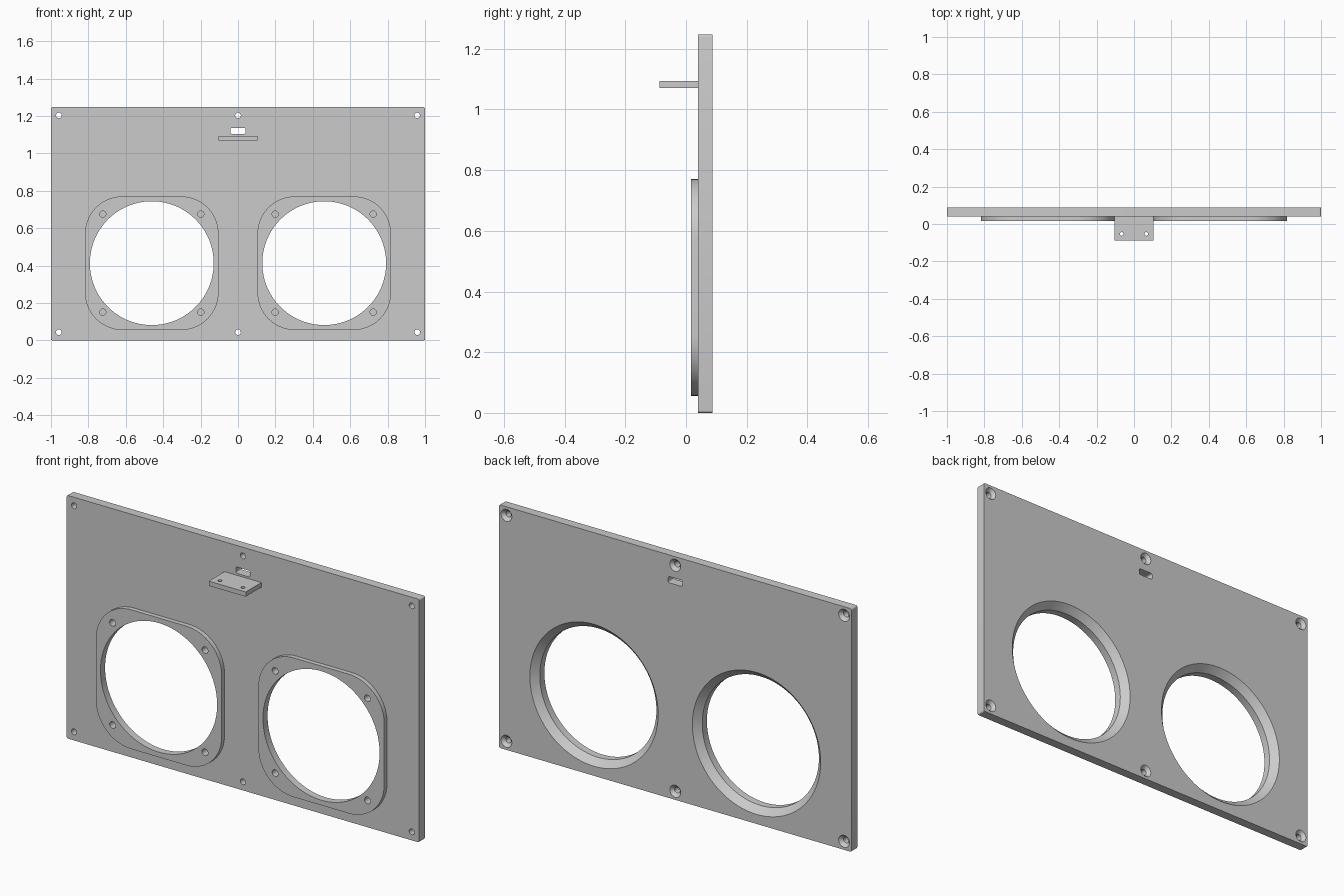
import bpy, bmesh
from math import sin, cos, pi, radians

if "Cube" in bpy.data.objects:
    bpy.data.objects.remove(bpy.data.objects["Cube"])

FRONT, BACK, PAD_FRONT = 0.04, 0.087, 0.0165   # plate and pad faces along y


def finish(name, bm):
    bmesh.ops.recalc_face_normals(bm, faces=bm.faces)
    mesh = bpy.data.meshes.new(name)
    bm.to_mesh(mesh)
    bm.free()
    ob = bpy.data.objects.new(name, mesh)
    bpy.context.collection.objects.link(ob)
    return ob


def slab(name, x, z, hw, hh, r, y0, y1, seg=8):
    """Rounded rectangle in the xz plane, extruded from y0 to y1."""
    bm = bmesh.new()
    pts = []
    for q, (sx, sz) in enumerate([(1, 1), (-1, 1), (-1, -1), (1, -1)]):
        for i in range(seg + 1):
            a = (q + i / seg) * pi / 2
            pts.append((x + sx * (hw - r) + r * cos(a), z + sz * (hh - r) + r * sin(a)))
    face = bm.faces.new([bm.verts.new((px, y0, pz)) for px, pz in pts])
    ext = bmesh.ops.extrude_face_region(bm, geom=[face])
    verts = [g for g in ext["geom"] if isinstance(g, bmesh.types.BMVert)]
    bmesh.ops.translate(bm, vec=(0, y1 - y0, 0), verts=verts)
    return finish(name, bm)


def turned(name, x, z, profile, seg):
    """Solid of revolution about a y axis; profile is a list of (y, radius)."""
    bm = bmesh.new()
    rings = [[bm.verts.new((x + r * cos(2 * pi * i / seg), y, z + r * sin(2 * pi * i / seg)))
              for i in range(seg)] for y, r in profile]
    for a, b in zip(rings, rings[1:]):
        for i in range(seg):
            j = (i + 1) % seg
            bm.faces.new((a[i], a[j], b[j], b[i]))
    bm.faces.new(rings[0])
    bm.faces.new(rings[-1])
    return finish(name, bm)


def boolean(target, tool, op="DIFFERENCE"):
    mod = target.modifiers.new("bool", "BOOLEAN")
    mod.operation, mod.solver, mod.object = op, "EXACT", tool
    bpy.context.view_layer.objects.active = target
    bpy.ops.object.modifier_apply(modifier=mod.name)
    bpy.data.objects.remove(tool)


def smooth(ob):
    bpy.ops.object.select_all(action="DESELECT")
    ob.select_set(True)
    bpy.context.view_layer.objects.active = ob
    bpy.ops.object.shade_smooth_by_angle(angle=radians(30))


# Main panel with two raised mounting pads
panel = slab("panel", 0, 0.6235, 1.0, 0.6235, 0.008, FRONT, BACK, 4)
for side in (-1, 1):
    cx, cz = side * 0.461, 0.413
    boolean(panel, slab("mounting_pad", cx, cz, 0.357, 0.357, 0.2, PAD_FRONT, FRONT + 0.015, 16), "UNION")

    # Large opening, chamfered on the back
    boolean(panel, turned("opening_cutter", cx, cz,
                          [(-0.05, 0.331), (BACK - 0.033, 0.331), (BACK, 0.364), (0.12, 0.397)], 96))

    # Blind screw holes in the pad corners
    for dx in (-0.262, 0.262):
        for dz in (-0.262, 0.262):
            boolean(panel, turned("blind_hole_cutter", cx + dx, cz + dz,
                                  [(-0.05, 0.017), (0.062, 0.017)], 24))

# Through holes countersunk from the back
for x in (-0.958, 0, 0.958):
    for z in (0.044, 1.203):
        boolean(panel, turned("screw_hole_cutter", x, z,
                              [(0, 0.015), (BACK - 0.016, 0.015), (BACK, 0.031), (0.1, 0.044)], 24))

# Cable slot above the shelf
boolean(panel, slab("slot_cutter", 0, 1.12, 0.04, 0.016, 0.008, 0, 0.12))
smooth(panel)

# Small shelf with two vertical holes
shelf = slab("shelf", 0, 1.082, 0.105, 0.012, 0.0005, -BACK, FRONT, 1)
for x in (-0.065, 0.065):
    bpy.ops.mesh.primitive_cylinder_add(vertices=24, radius=0.01, depth=0.1, location=(x, -0.053, 1.082))
    boolean(shelf, bpy.context.object)
smooth(shelf)
